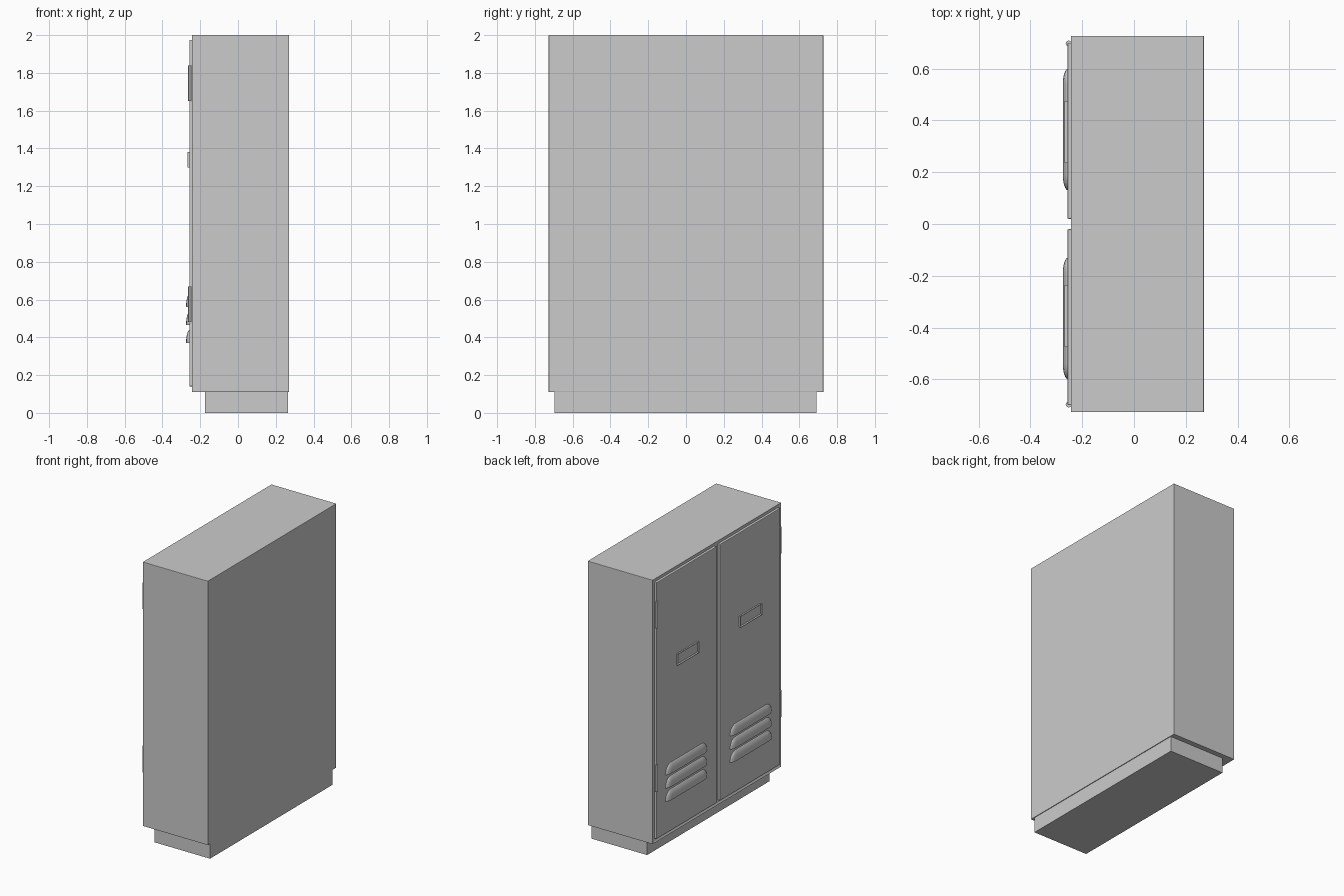
import bpy, bmesh
from math import sin, cos, pi, sqrt

cube = bpy.data.objects.get("Cube")
if cube:
    bpy.data.objects.remove(cube, do_unlink=True)

grey = bpy.data.materials.new("grey painted steel")
grey.use_nodes = True
colour = (0.6, 0.6, 0.6, 1)
grey.diffuse_color = colour
grey.node_tree.nodes["Principled BSDF"].inputs["Base Color"].default_value = colour


def finish(name, bm, smooth=False):
    bmesh.ops.recalc_face_normals(bm, faces=bm.faces)
    mesh = bpy.data.meshes.new(name)
    bm.to_mesh(mesh)
    bm.free()
    mesh.materials.append(grey)
    obj = bpy.data.objects.new(name, mesh)
    bpy.context.collection.objects.link(obj)
    if smooth:
        bpy.ops.object.select_all(action='DESELECT')
        obj.select_set(True)
        bpy.context.view_layer.objects.active = obj
        bpy.ops.object.shade_smooth_by_angle()
    return obj


def box_mesh(x, y, z):
    bm = bmesh.new()
    bmesh.ops.create_cube(bm, size=1)
    for v in bm.verts:
        v.co = [(a + b) / 2 + c * (b - a) for c, (a, b) in zip(v.co, (x, y, z))]
    return bm


def front_face(bm):
    return min(bm.faces, key=lambda f: f.calc_center_median().x)


def bevel(obj, width):
    mod = obj.modifiers.new("soft edge", 'BEVEL')
    mod.width, mod.segments = width, 2


def louvre(name, side, z, height=0.07, depth=0.02):
    # Hood open at the bottom, with rounded ends
    y_mid, half, end, plate = side * 0.365, 0.235, 0.06, -0.255
    ends = [end * (1 - cos(i * pi / 12)) for i in range(7)]
    stations = [-half + e for e in ends] + [half - e for e in reversed(ends)]
    bm = bmesh.new()
    rows = []
    for y in stations:
        t = max(0, abs(y) - half + end) / end
        s = max(sqrt(max(0, 1 - t * t)), 0.02)
        arc = [(plate - depth * s * cos(a * pi / 10), z + height * s * sin(a * pi / 10))
               for a in range(6)] + [(plate, z)]
        rows.append([bm.verts.new((px, y_mid + y, pz)) for px, pz in arc])
    for r, q in zip(rows, rows[1:]):
        for i in range(len(r)):
            j = (i + 1) % len(r)
            bm.faces.new((r[i], r[j], q[j], q[i]))
    bm.faces.new(rows[0])
    bm.faces.new(rows[-1])
    finish(name, bm, smooth=True)


# Cabinet body with a shallow recess behind the doors
bm = box_mesh((-0.245, 0.27), (-0.727, 0.727), (0.11, 2.0))
bm.faces.ensure_lookup_table()
face = front_face(bm)
bmesh.ops.inset_region(bm, faces=[face], thickness=0.018)
bmesh.ops.translate(bm, verts=face.verts, vec=(0.006, 0, 0))
bevel(finish("cabinet_body", bm), 0.002)

# Recessed plinth
finish("plinth", box_mesh((-0.175, 0.265), (-0.695, 0.69), (0, 0.11)))

for side, label in ((1, "left"), (-1, "right")):
    # Door leaf
    y = sorted((side * 0.02, side * 0.7))
    door = finish(label + "_door", box_mesh((-0.257, -0.236), y, (0.14, 1.975)))
    bevel(door, 0.004)

    # Label holder: raised frame with a sunken middle
    y = sorted((side * 0.235, side * 0.475))
    bm = box_mesh((-0.268, -0.25), y, (1.3, 1.38))
    face = front_face(bm)
    bmesh.ops.inset_region(bm, faces=[face], thickness=0.009)
    bmesh.ops.translate(bm, verts=face.verts, vec=(0.007, 0, 0))
    finish(label + "_label_holder", bm)

    # Ventilation louvres
    for i in range(3):
        louvre(f"{label}_louvre_{i + 1}", side, 0.37 + i * 0.095)

    # Hinge barrels at the outer door edge
    for i, z in enumerate((0.575, 1.745)):
        bm = bmesh.new()
        bmesh.ops.create_cone(bm, cap_ends=True, segments=12, radius1=0.011,
                              radius2=0.011, depth=0.19)
        bmesh.ops.translate(bm, verts=bm.verts, vec=(-0.253, side * 0.698, z))
        finish(f"{label}_hinge_{i + 1}", bm, smooth=True)
